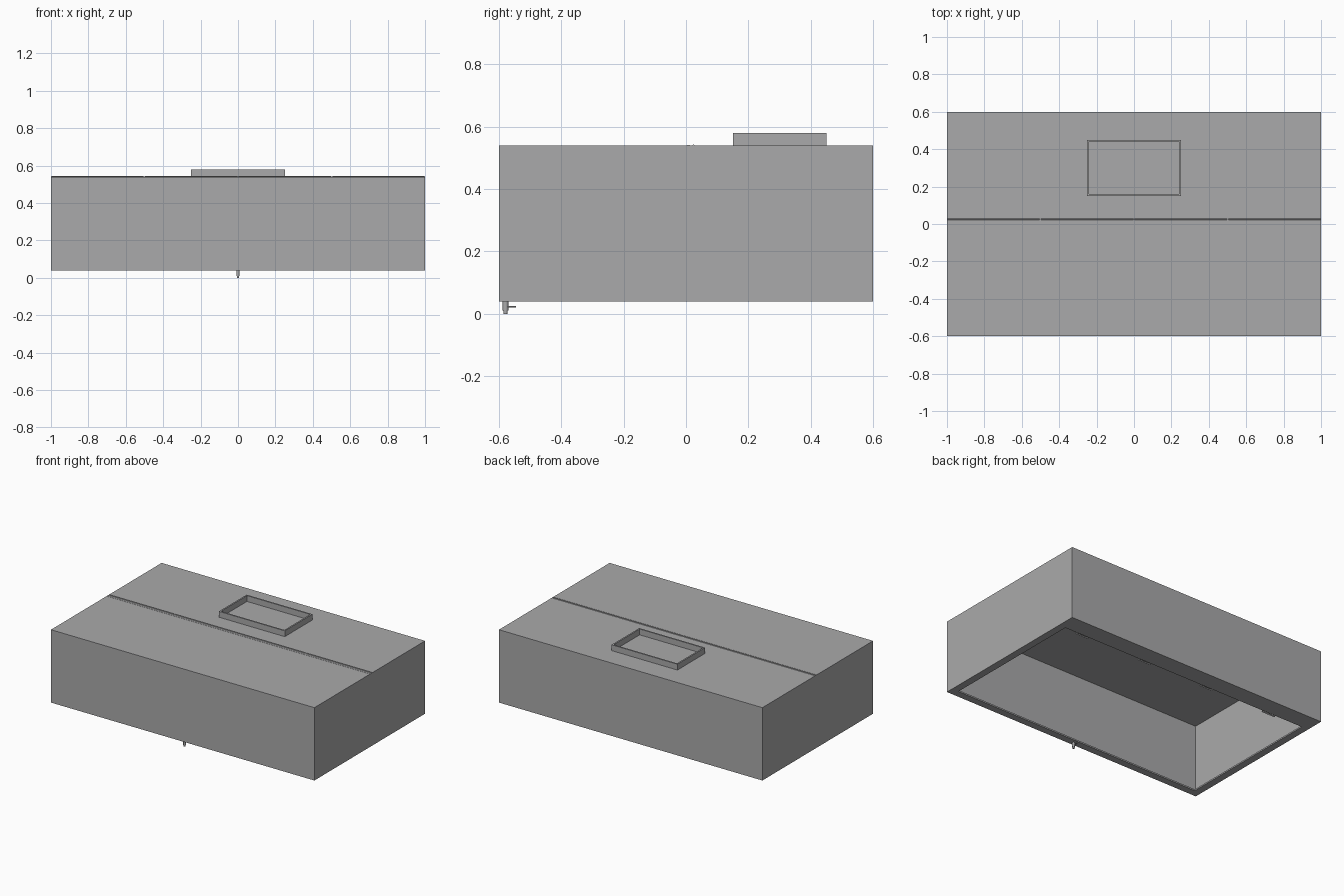
import bpy, bmesh, math
from mathutils import Vector

if "Cube" in bpy.data.objects:
    bpy.data.objects.remove(bpy.data.objects["Cube"])

steel = bpy.data.materials.new("brushed steel grey")
steel.diffuse_color = (0.40, 0.40, 0.405, 1)
steel.use_nodes = True
steel.node_tree.nodes["Principled BSDF"].inputs["Base Color"].default_value = steel.diffuse_color


def finish(name, bm):
    bmesh.ops.recalc_face_normals(bm, faces=bm.faces)
    me = bpy.data.meshes.new(name)
    bm.to_mesh(me)
    bm.free()
    me.materials.append(steel)
    ob = bpy.data.objects.new(name, me)
    bpy.context.collection.objects.link(ob)
    return ob


def box(name, x, y, z):
    """Box from (min, max) ranges on each axis."""
    bm = bmesh.new()
    bmesh.ops.create_cube(bm, size=1)
    for v in bm.verts:
        v.co = Vector([r[0] + (c + 0.5) * (r[1] - r[0]) for c, r in zip(v.co, (x, y, z))])
    return finish(name, bm)


def frame(name, outer, inner, z):
    """Rectangular ring; outer and inner are (x0, x1, y0, y1)."""
    bm = bmesh.new()
    loops = []
    for r in (outer, inner):
        for h in z:
            loops.append([bm.verts.new((r[i], r[j], h)) for i, j in ((0, 2), (1, 2), (1, 3), (0, 3))])
    ob, ot, ib, it = loops
    for a, b in ((ob, ot), (ot, it), (it, ib), (ib, ob)):
        for i in range(4):
            j = (i + 1) % 4
            bm.faces.new((a[i], a[j], b[j], b[i]))
    return finish(name, bm)


def prism(name, profile, x):
    """Extrude a (y, z) profile along x."""
    bm = bmesh.new()
    f = bm.faces.new([bm.verts.new((x[0], y, z)) for y, z in profile])
    ext = bmesh.ops.extrude_face_region(bm, geom=[f])
    bmesh.ops.translate(bm, vec=(x[1] - x[0], 0, 0),
                        verts=[v for v in ext["geom"] if isinstance(v, bmesh.types.BMVert)])
    return finish(name, bm)


def cylinder(name, radius, depth, centre, axis="Z"):
    bpy.ops.mesh.primitive_cylinder_add(vertices=16, radius=radius, depth=depth, location=centre,
                                        rotation=(math.pi / 2 if axis == "Y" else 0, 0, 0))
    ob = bpy.context.object
    ob.name = name
    ob.data.materials.append(steel)
    bpy.ops.object.shade_smooth_by_angle()


T = 0.01                 # sheet thickness
Z0, Z1 = 0.04, 0.54      # canopy bottom and top

# Canopy shell: walls, two top panels and the seam between them
frame("canopy_walls", (-1, 1, -0.6, 0.6), (-1 + T, 1 - T, -0.6 + T, 0.6 - T), (Z0, Z1))
box("front_top_panel", (-1 + T, 1 - T), (-0.6 + T, 0.005), (Z1 - T, Z1))
box("back_top_panel", (-1 + T, 1 - T), (0.005, 0.6 - T), (Z1 - T, Z1))
box("top_seam", (-1, 1), (0.003, 0.013), (Z1 - T, Z1 + 0.001))

# Bottom flange, wider at the back where it forms the grease gutter
frame("bottom_flange", (-1 + T, 1 - T, -0.6 + T, 0.6 - T), (-0.95, 0.95, -0.55, 0.475), (Z0, Z0 + T))

# Duct collar on the top
frame("duct_collar", (-0.25, 0.25, 0.15, 0.45), (-0.24, 0.24, 0.16, 0.44), (Z1, 0.58))

# Sloping row of filters, each with a pull handle near its lower edge
low, high = Vector((0.48, 0.055)), Vector((0.01, 0.53))
along = (high - low).normalized()
out = Vector((-along.y, along.x))
if out.y > 0:
    out = -out
for i in range(4):
    cx = -0.75 + 0.5 * i
    x = (cx - 0.246, cx + 0.246)
    prism("filter_panel", [low, high, high - out * 0.02, low - out * 0.02], x)
    a = low + along * 0.085
    b = a + along * 0.008
    for s in (-0.05, 0.042):
        prism("handle_leg", [a, b, b + out * 0.03, a + out * 0.03], (cx + s, cx + s + 0.008))
    prism("handle_grip", [a + out * 0.03, b + out * 0.03, b + out * 0.038, a + out * 0.038],
          (cx - 0.05, cx + 0.05))

# Drain valve under the front edge
cylinder("valve_body", 0.009, 0.03, (0, -0.579, 0.025))
cylinder("valve_spout", 0.006, 0.012, (0, -0.579, 0.006))
cylinder("valve_lever", 0.0025, 0.03, (0, -0.56, 0.022), "Y")
